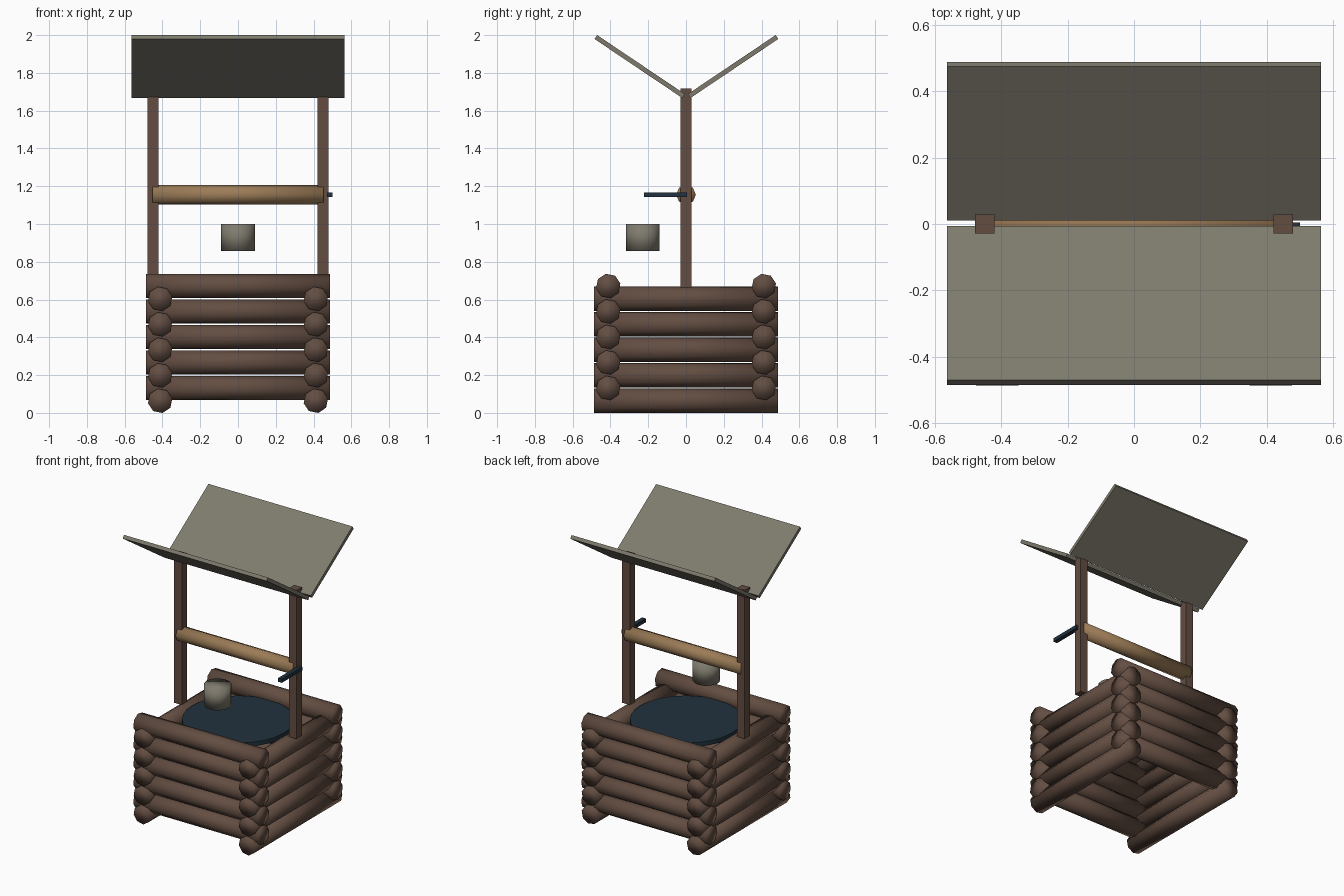
import bpy, bmesh, math
from mathutils import Matrix, Vector

cube = bpy.data.objects.get("Cube")
if cube:
    bpy.data.objects.remove(cube, do_unlink=True)


def material(name, rgb):
    m = bpy.data.materials.new(name)
    m.use_nodes = True
    m.diffuse_color = (*rgb, 1)
    m.node_tree.nodes["Principled BSDF"].inputs["Base Color"].default_value = (*rgb, 1)
    return m


BROWN = material("dark brown wood", (0.125, 0.075, 0.054))
TAN = material("tan wood", (0.33, 0.20, 0.095))
GREY = material("weathered grey", (0.21, 0.195, 0.153))
BLUE = material("dark blue", (0.015, 0.032, 0.05))


def finish(name, bm, mat, smooth=False):
    bmesh.ops.recalc_face_normals(bm, faces=bm.faces)
    for f in bm.faces:
        f.smooth = smooth
    mesh = bpy.data.meshes.new(name)
    bm.to_mesh(mesh)
    bm.free()
    mesh.materials.append(mat)
    obj = bpy.data.objects.new(name, mesh)
    bpy.context.collection.objects.link(obj)
    return obj


def box(name, low, high, mat):
    low, high = Vector(low), Vector(high)
    bm = bmesh.new()
    bmesh.ops.create_cube(bm, size=1)
    bmesh.ops.scale(bm, vec=high - low, verts=bm.verts)
    bmesh.ops.translate(bm, vec=(low + high) / 2, verts=bm.verts)
    return finish(name, bm, mat)


def cylinder(name, centre, radius, length, mat, axis="Z", sides=8, twist=0, smooth=True):
    turn = {"X": Matrix.Rotation(math.pi / 2, 4, "Y"),
            "Y": Matrix.Rotation(math.pi / 2, 4, "X"),
            "Z": Matrix.Identity(4)}[axis]
    bm = bmesh.new()
    bmesh.ops.create_cone(bm, cap_ends=True, segments=sides, radius1=radius,
                          radius2=radius, depth=length,
                          matrix=Matrix.Translation(centre) @ turn
                          @ Matrix.Rotation(twist, 4, "Z"))
    return finish(name, bm, mat, smooth)


# Interlocking log walls
PITCH, OFFSET, HALF_TURN = 0.135, 0.412, math.pi / 16
for i in range(5):
    for side, word in ((-1, "right"), (1, "left")):
        cylinder(f"{word}_log_{i + 1}", (side * OFFSET, 0, 0.064 + i * PITCH),
                 0.0655, 0.975, BROWN, "Y", twist=HALF_TURN)
    for side, word in ((-1, "front"), (1, "back")):
        cylinder(f"{word}_log_{i + 1}", (0, side * OFFSET, 0.132 + i * PITCH),
                 0.0655, 0.975, BROWN, "X", twist=HALF_TURN)

# Water surface
cylinder("water", (0, 0, 0.65), 0.36, 0.03, BLUE, sides=32, smooth=False)

# Posts standing on the side walls
for side, word in ((-1, "right"), (1, "left")):
    x = side * 0.45
    box(f"{word}_post", (x - 0.03, -0.029, 0.665), (x + 0.03, 0.029, 1.718), BROWN)

# Winding roller and crank
cylinder("roller", (0, 0, 1.155), 0.052, 0.905, TAN, "X")
box("crank", (0.47, -0.223, 1.142), (0.5, 0.005, 1.168), BLUE)

# Bucket
cylinder("bucket", (0, -0.228, 0.928), 0.089, 0.144, GREY, sides=16)

# Roof boards, rising outward from a central valley
SLOPE, BOARD, THICK = math.radians(33.9), 0.56, 0.025
along = Vector((0, math.cos(SLOPE), math.sin(SLOPE)))
down = Vector((0, math.sin(SLOPE), -math.cos(SLOPE))) * THICK
for side, word, inner in ((-1, "front", 0.006), (1, "back", 0.01)):
    start = Vector((-0.564, inner, 1.688))
    profile = [start, start + along * BOARD, start + along * BOARD + down, start + down]
    bm = bmesh.new()
    face = bm.faces.new([bm.verts.new((p.x, side * p.y, p.z)) for p in profile])
    extruded = bmesh.ops.extrude_face_region(bm, geom=[face])
    moved = [g for g in extruded["geom"] if isinstance(g, bmesh.types.BMVert)]
    bmesh.ops.translate(bm, vec=(1.128, 0, 0), verts=moved)
    finish(f"{word}_roof_board", bm, GREY)
